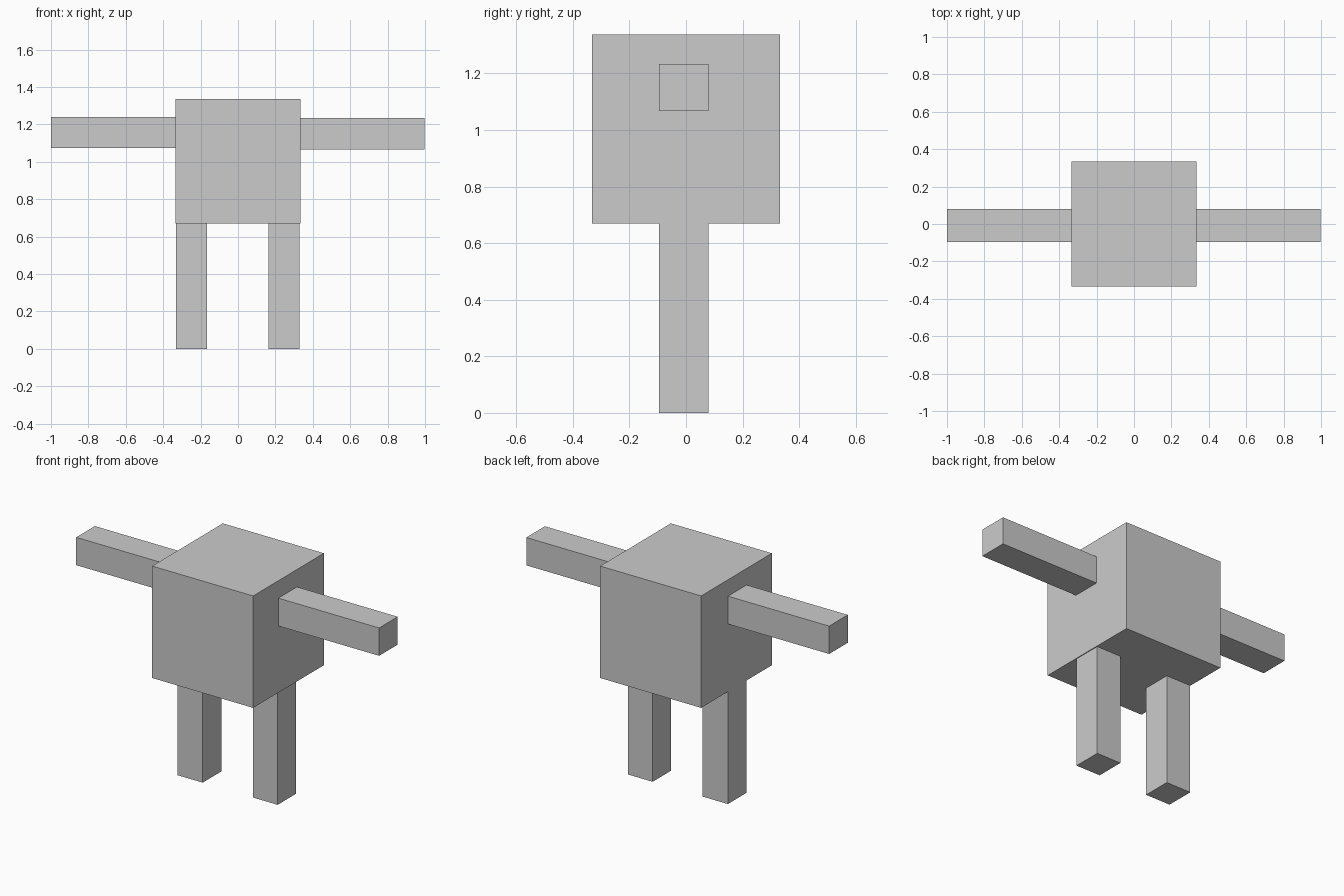
import bpy
from mathutils import Vector

if "Cube" in bpy.data.objects:
    bpy.data.objects.remove(bpy.data.objects["Cube"])


def box(name, low, high):
    """Axis-aligned block between two opposite corners."""
    low, high = Vector(low), Vector(high)
    bpy.ops.mesh.primitive_cube_add(size=1, location=(low + high) / 2)
    obj = bpy.context.object
    obj.name = name
    obj.scale = high - low
    bpy.ops.object.transform_apply(location=False, rotation=False, scale=True)
    return obj


BODY = 0.333            # half width of the body
HIP, TOP = 0.67, 1.337  # body bottom and top
Y0, Y1 = -0.095, 0.08   # limb depth

# Body cube
box("body", (-BODY, -BODY, HIP), (BODY, BODY, TOP))

# Arms reach straight out; the left one sits slightly higher
box("left_arm", (-1, Y0, 1.073), (-BODY, Y1, 1.239))
box("right_arm", (BODY, Y0, 1.067), (0.997, Y1, 1.233))

# Legs
box("left_leg", (-0.332, Y0, 0), (-0.166, Y1, HIP))
box("right_leg", (0.164, Y0, 0), (0.328, Y1, HIP))
